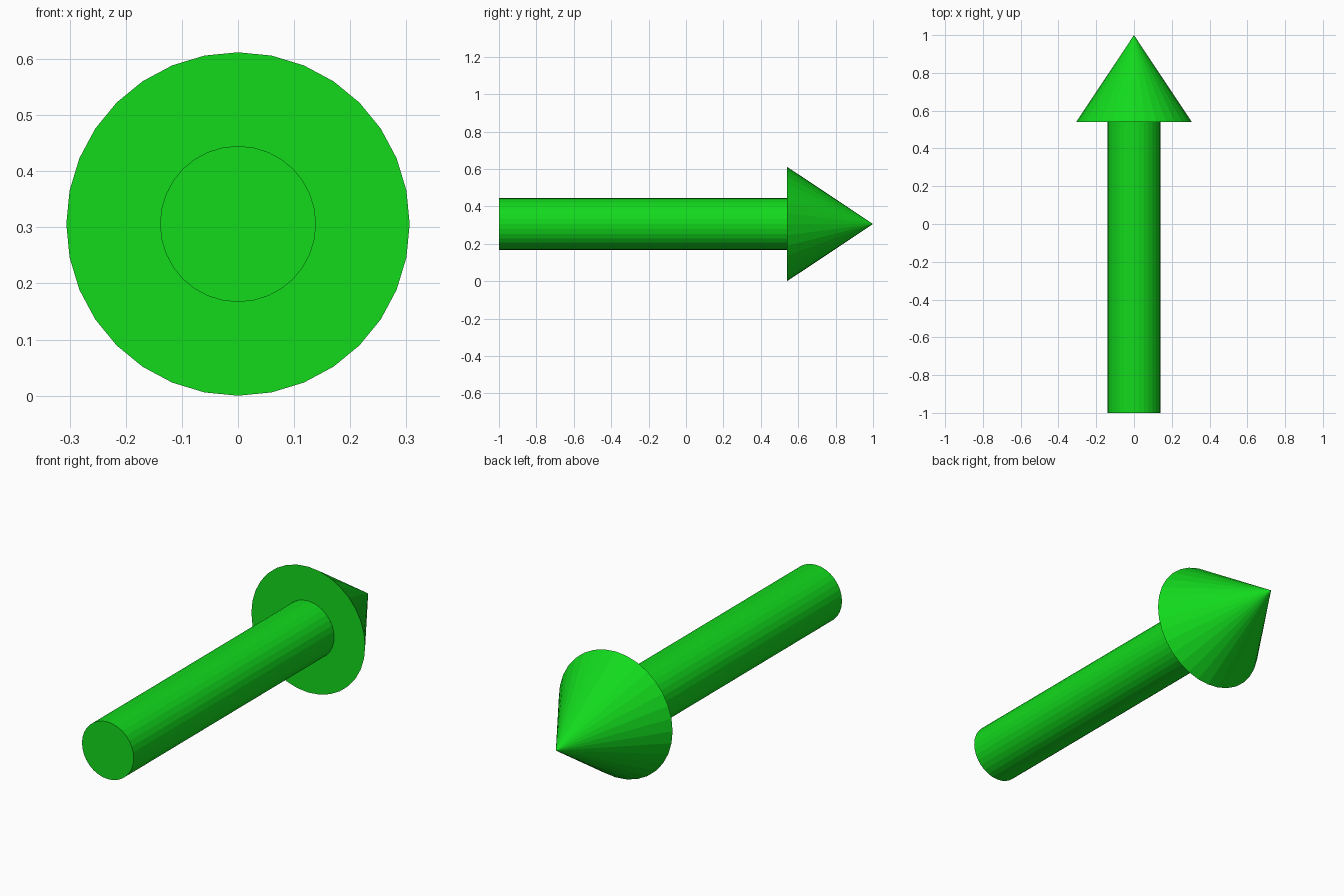
import bpy, math

if "Cube" in bpy.data.objects:
    bpy.data.objects.remove(bpy.data.objects["Cube"])

AXIS_Z = 0.306   # height of the arrow's centre line
NECK_Y = 0.54    # where the shaft meets the head

green = bpy.data.materials.new("green")
green.diffuse_color = (0.006, 0.7, 0.012, 1)
green.use_nodes = True
green.node_tree.nodes["Principled BSDF"].inputs["Base Color"].default_value = green.diffuse_color


def tapered_part(name, r_back, r_front, y_back, y_front):
    """Flat-shaded 32-sided cylinder or cone lying along y."""
    bpy.ops.mesh.primitive_cone_add(
        vertices=32, radius1=r_back, radius2=r_front, depth=y_front - y_back,
        location=(0, (y_back + y_front) / 2, AXIS_Z),
        rotation=(-math.pi / 2, 0, 0))
    part = bpy.context.object
    part.name = name
    part.data.materials.append(green)
    return part


# Long round shaft
tapered_part("shaft", 0.139, 0.139, -1.0, NECK_Y)
# Pointed cone at the far end
tapered_part("arrow_head", 0.306, 0.0, NECK_Y, 1.0)
